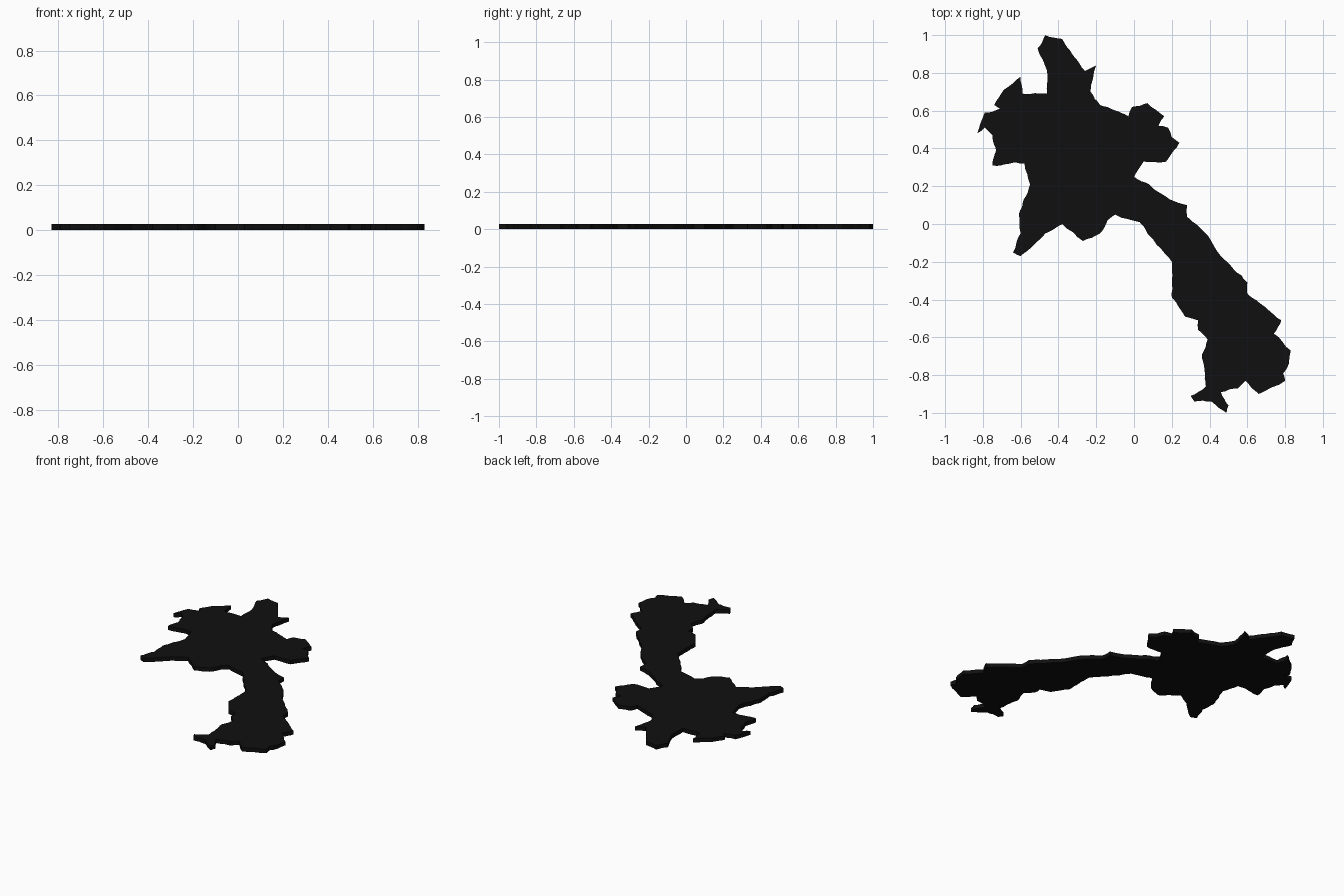
import bpy
import bmesh
import random
from mathutils import Vector

random.seed(4)
THICKNESS = 0.027
ROUGHNESS = 0.07      # sideways wobble relative to edge length
SHORTEST_EDGE = 0.02  # coast edges are split until about this short

default_cube = bpy.data.objects.get("Cube")
if default_cube:
    bpy.data.objects.remove(default_cube, do_unlink=True)


def flat_material(name, colour):
    material = bpy.data.materials.new(name)
    material.use_nodes = True
    material.diffuse_color = colour
    shader = next(n for n in material.node_tree.nodes if n.type == "BSDF_PRINCIPLED")
    shader.inputs["Base Color"].default_value = colour
    shader.inputs["Roughness"].default_value = 0.9
    return material


def roughen(start, end):
    """Split one border edge by midpoint displacement; returns all but its end."""
    edge = end - start
    if edge.length < SHORTEST_EDGE * 2:
        return [start]
    sideways = Vector((-edge.y, edge.x))
    wobble = random.uniform(-ROUGHNESS, ROUGHNESS)
    if edge.length > SHORTEST_EDGE * 5:
        wobble *= 0.4
    middle = (start + end) / 2 + sideways * wobble
    return roughen(start, middle) + roughen(middle, end)


def ragged_outline(corners):
    points = [Vector(corner) / 100 for corner in corners]
    outline = []
    for index, point in enumerate(points):
        outline += roughen(point, points[(index + 1) % len(points)])
    return outline


def build_slab(name, outline, thickness, material):
    """Extrude a closed outline into a flat slab standing on the ground."""
    bm = bmesh.new()
    base = bm.faces.new([bm.verts.new((p.x, p.y, 0)) for p in outline])
    extruded = bmesh.ops.extrude_face_region(bm, geom=[base], use_keep_orig=True)
    top = [g for g in extruded["geom"] if isinstance(g, bmesh.types.BMVert)]
    bmesh.ops.translate(bm, verts=top, vec=(0, 0, thickness))
    bmesh.ops.recalc_face_normals(bm, faces=bm.faces)
    caps = [face for face in bm.faces if len(face.verts) > 4]
    bmesh.ops.triangulate(bm, faces=caps)
    mesh = bpy.data.meshes.new(name)
    bm.to_mesh(mesh)
    bm.free()
    mesh.materials.append(material)
    slab = bpy.data.objects.new(name, mesh)
    bpy.context.collection.objects.link(slab)
    return slab


# Border corners in hundredths, clockwise from the northern tip
border = [
    (-47, 100), (-38, 98), (-26, 81), (-20, 84), (-23, 70), (-18, 63),
    (-3, 57), (-1, 62), (7, 64), (16, 57), (13, 52), (18, 51), (20, 46),
    (24, 43), (17, 33), (5, 33), (0, 25), (8, 21), (19, 13), (28, 10),
    (28, 4), (39, -6), (46, -17), (60, -31), (60, -37), (78, -51),
    (74, -58), (83, -67), (82, -74), (79, -79), (80, -83), (66, -90),
    (59, -83), (55, -87), (46, -89), (50, -96), (49, -100), (41, -94),
    (32, -94), (30, -91), (38, -86), (36, -69), (39, -61), (34, -56),
    (34, -51), (27, -49), (20, -39), (20, -20), (12, -11), (3, 1),
    (-10, 5), (-14, 2), (-18, -5), (-27, -9), (-38, 0), (-47, -5),
    (-60, -17), (-64, -15), (-60, -5), (-61, 5), (-55, 21), (-58, 32),
    (-75, 31), (-73, 39), (-75, 47), (-79, 51), (-83, 48), (-79, 59),
    (-71, 61), (-74, 63), (-69, 71), (-60, 78), (-59, 69), (-46, 69),
    (-46, 81),
]
# Short western edge of the northern tip
border.append((-51, 93))

black = flat_material("matte black", (0.005, 0.005, 0.005, 1))
build_slab("land_slab", ragged_outline(border), THICKNESS, black)
